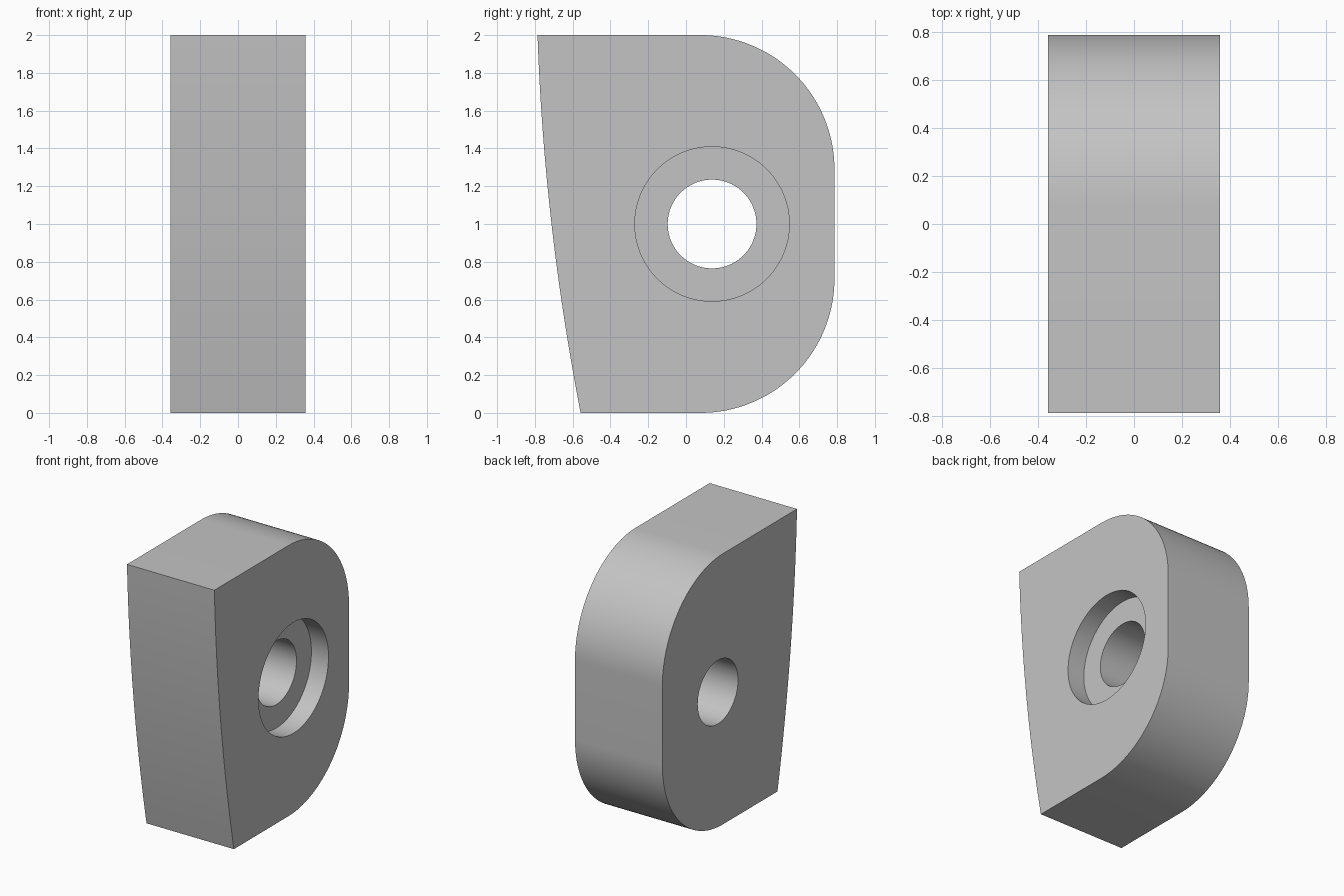
import bpy, bmesh
from math import sin, cos, pi, radians

default = bpy.data.objects.get("Cube")
if default:
    bpy.data.objects.remove(default, do_unlink=True)

HALF_X, HALF_Y, HEIGHT = 0.357, 0.786, 2.0
CORNER = 0.71
HOLE_Y, HOLE_Z = 0.138, 1.0

grey = bpy.data.materials.new("plain_grey")
grey.use_nodes = True
colour = (0.55, 0.55, 0.55, 1)
grey.diffuse_color = colour
grey.node_tree.nodes["Principled BSDF"].inputs["Base Color"].default_value = colour


def extrude_profile(name, points, x0, x1):
    """Solid made from a (y, z) outline running from x0 to x1."""
    bm = bmesh.new()
    face = bm.faces.new([bm.verts.new((x0, y, z)) for y, z in points])
    new = bmesh.ops.extrude_face_region(bm, geom=[face])["geom"]
    verts = [v for v in new if isinstance(v, bmesh.types.BMVert)]
    bmesh.ops.translate(bm, verts=verts, vec=(x1 - x0, 0, 0))
    bmesh.ops.recalc_face_normals(bm, faces=bm.faces)
    mesh = bpy.data.meshes.new(name)
    bm.to_mesh(mesh)
    bm.free()
    mesh.materials.append(grey)
    obj = bpy.data.objects.new(name, mesh)
    bpy.context.collection.objects.link(obj)
    return obj


def arc(y, z, radius, start, end, steps):
    angles = [start + (end - start) * i / steps for i in range(steps + 1)]
    return [(y + radius * cos(a), z + radius * sin(a)) for a in angles]


# Block outline: two rounded back corners, gently bowed front
centre_y = HALF_Y - CORNER
outline = arc(centre_y, CORNER, CORNER, -pi / 2, 0, 32)
outline += arc(centre_y, HEIGHT - CORNER, CORNER, 0, pi / 2, 32)
for i in range(25):
    drop = HEIGHT * i / 24
    outline.append((-HALF_Y + 0.034 * drop + 0.04 * drop ** 2, HEIGHT - drop))
block = extrude_profile("block", outline, -HALF_X, HALF_X)

# Through hole and wider counterbore on the +x side
for name, radius, x0 in (("through_hole_cutter", 0.235, -0.5),
                         ("counterbore_cutter", 0.409, HALF_X - 0.14)):
    circle = arc(HOLE_Y, HOLE_Z, radius, 0, 2 * pi, 96)[:-1]
    cutter = extrude_profile(name, circle, x0, 0.5)
    cutter.hide_render = True
    cutter.hide_set(True)
    cutter.display_type = 'WIRE'
    cut = block.modifiers.new(name, 'BOOLEAN')
    cut.operation = 'DIFFERENCE'
    cut.solver = 'EXACT'
    cut.object = cutter

# Apply the cuts, then smooth the curved walls
bpy.context.view_layer.objects.active = block
block.select_set(True)
for cut in list(block.modifiers):
    bpy.ops.object.modifier_apply(modifier=cut.name)
bpy.ops.object.shade_smooth_by_angle(angle=radians(20))
